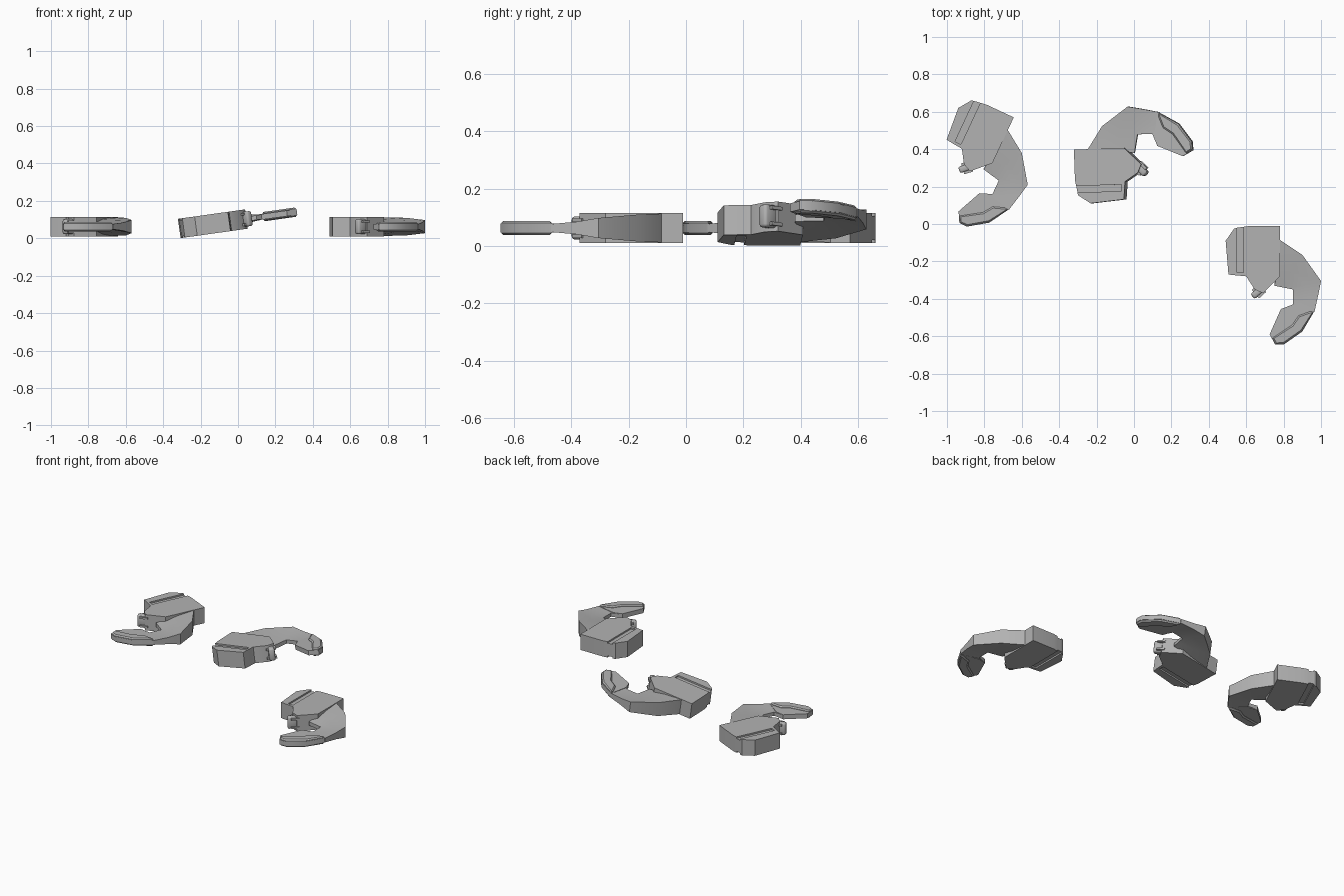
import bpy, bmesh, math
from mathutils import Matrix, Vector

if "Cube" in bpy.data.objects:
    bpy.data.objects.remove(bpy.data.objects["Cube"], do_unlink=True)

GREY = (0.45, 0.45, 0.45, 1)
mat = bpy.data.materials.new("plain grey")
mat.diffuse_color = GREY
mat.use_nodes = True
mat.node_tree.nodes["Principled BSDF"].inputs["Base Color"].default_value = GREY

PIVOT = Vector((0.785, -0.085, 0))  # where the hook meets the block
H = 0.052                           # half thickness of the block

# Placement of each copy: pivot position, turn about z, tilt about y
PLACES = {
    "left": ((0.785, -0.085, 0.0625), 0, 0),
    "right": ((-0.67, 0.50, 0.0625), -25, 0),
    "middle": ((-0.24, 0.405, 0.063), 92, -8),
}


def place(name, bm, angle=35):
    """Make one mesh and set it at all three places."""
    bmesh.ops.recalc_face_normals(bm, faces=bm.faces)
    bmesh.ops.translate(bm, verts=bm.verts, vec=-PIVOT)
    me = bpy.data.meshes.new(name)
    bm.to_mesh(me)
    bm.free()
    me.materials.append(mat)
    for side, (loc, turn, tilt) in PLACES.items():
        ob = bpy.data.objects.new(f"{side}_{name}", me)
        bpy.context.collection.objects.link(ob)
        ob.matrix_world = (Matrix.Translation(loc)
                           @ Matrix.Rotation(math.radians(tilt), 4, 'Y')
                           @ Matrix.Rotation(math.radians(turn), 4, 'Z'))
    bpy.ops.object.select_all(action='DESELECT')
    ob.select_set(True)
    bpy.context.view_layer.objects.active = ob
    bpy.ops.object.shade_smooth_by_angle(angle=math.radians(angle))


def prism(bm, pts, lo, hi):
    """Extrude a top outline from lo to hi."""
    base = bm.faces.new([bm.verts.new((x, y, lo)) for x, y in pts])
    ext = bmesh.ops.extrude_face_region(bm, geom=[base])["geom"]
    verts = [v for v in ext if isinstance(v, bmesh.types.BMVert)]
    bmesh.ops.translate(bm, verts=verts, vec=(0, 0, hi - lo))
    return [f for f in ext if isinstance(f, bmesh.types.BMFace)][0]


# Block: main body, and an end strip beyond the groove
bm = bmesh.new()
prism(bm, [(0.585, -0.015), (0.62, -0.01), (0.78, -0.01), (0.78, -0.28),
           (0.69, -0.37), (0.645, -0.35), (0.60, -0.28), (0.585, -0.278)], -H, H)
place("block_body", bm)

bm = bmesh.new()
prism(bm, [(0.505, -0.27), (0.49, -0.09), (0.535, -0.025), (0.55, -0.02),
           (0.55, -0.275)], -H, H)
place("block_end_strip", bm)

# Groove floor and the plug that closes its front end
bm = bmesh.new()
prism(bm, [(0.55, -0.02), (0.585, -0.015), (0.585, -0.26), (0.55, -0.26)],
      -H + 0.01, H - 0.01)
place("groove_floor", bm)
bm = bmesh.new()
prism(bm, [(0.55, -0.26), (0.585, -0.26), (0.585, -0.278), (0.55, -0.275)], -H, H)
place("groove_plug", bm)

# Curved neck: rows run from the inner edge to the outer edge as (x, y, half thickness)
ROWS = [
    [(0.75, -0.33, 0.012), (0.78, -0.20, 0.04), (0.78, -0.085, 0.05)],
    [(0.80, -0.34, 0.012), (0.84, -0.25, 0.03), (0.90, -0.165, 0.047)],
    [(0.85, -0.35, 0.012), (0.92, -0.33, 0.018), (1.0, -0.305, 0.035)],
    [(0.85, -0.43, 0.012), (0.91, -0.42, 0.012), (0.985, -0.38, 0.022)],
    [(0.785, -0.455, 0.012), (0.86, -0.47, 0.012), (0.965, -0.47, 0.014)],
]
bm = bmesh.new()
rings = []
for row in ROWS:
    ring = [bm.verts.new((x, y, h)) for x, y, h in row]
    ring += [bm.verts.new((x, y, -h)) for x, y, h in reversed(row)]
    rings.append(ring)
for a, b in zip(rings, rings[1:]):
    for i in range(6):
        j = (i + 1) % 6
        bm.faces.new((a[i], a[j], b[j], b[i]))
bm.faces.new(rings[0])
bm.faces.new(rings[-1])
place("neck", bm, 40)

# Hook tip: thin plate
bm = bmesh.new()
prism(bm, [(0.785, -0.455), (0.84, -0.44), (0.965, -0.465), (0.90, -0.575),
           (0.80, -0.645), (0.755, -0.645), (0.725, -0.59)], -0.015, 0.015)
place("hook_tip", bm)

# Raised panels on both faces of the tip, with sloped rims
bm = bmesh.new()
PANEL = [(0.94, -0.468), (0.88, -0.49), (0.845, -0.54), (0.74, -0.61),
         (0.758, -0.642), (0.80, -0.642), (0.898, -0.573), (0.96, -0.47)]
for s in (1, -1):
    cap = prism(bm, PANEL, 0.01 * s, 0.018 * s)
    bmesh.ops.inset_region(bm, faces=[cap], thickness=0.008)
    bmesh.ops.translate(bm, verts=cap.verts, vec=(0, 0, 0.007 * s))
place("tip_panel", bm)

# Latch: rounded upright button between two lugs on the slanted front
AIM = (Matrix.Translation((0.66, -0.365, 0))
       @ Matrix.Rotation(math.radians(222), 4, 'Z'))


def box(bm, center, size):
    m = AIM @ Matrix.Translation(center) @ Matrix.Diagonal((*size, 1))
    return bmesh.ops.create_cube(bm, size=1, matrix=m)["verts"]


bm = bmesh.new()
box(bm, (0.005, 0, 0), (0.06, 0.036, 0.08))
bmesh.ops.bevel(bm, geom=bm.edges[:], offset=0.01, segments=2,
                profile=0.5, affect='EDGES')
place("latch_button", bm, 50)

bm = bmesh.new()
for z in (-0.028, 0.028):
    box(bm, (-0.01, 0, z), (0.05, 0.06, 0.012))
place("latch_lugs", bm)
